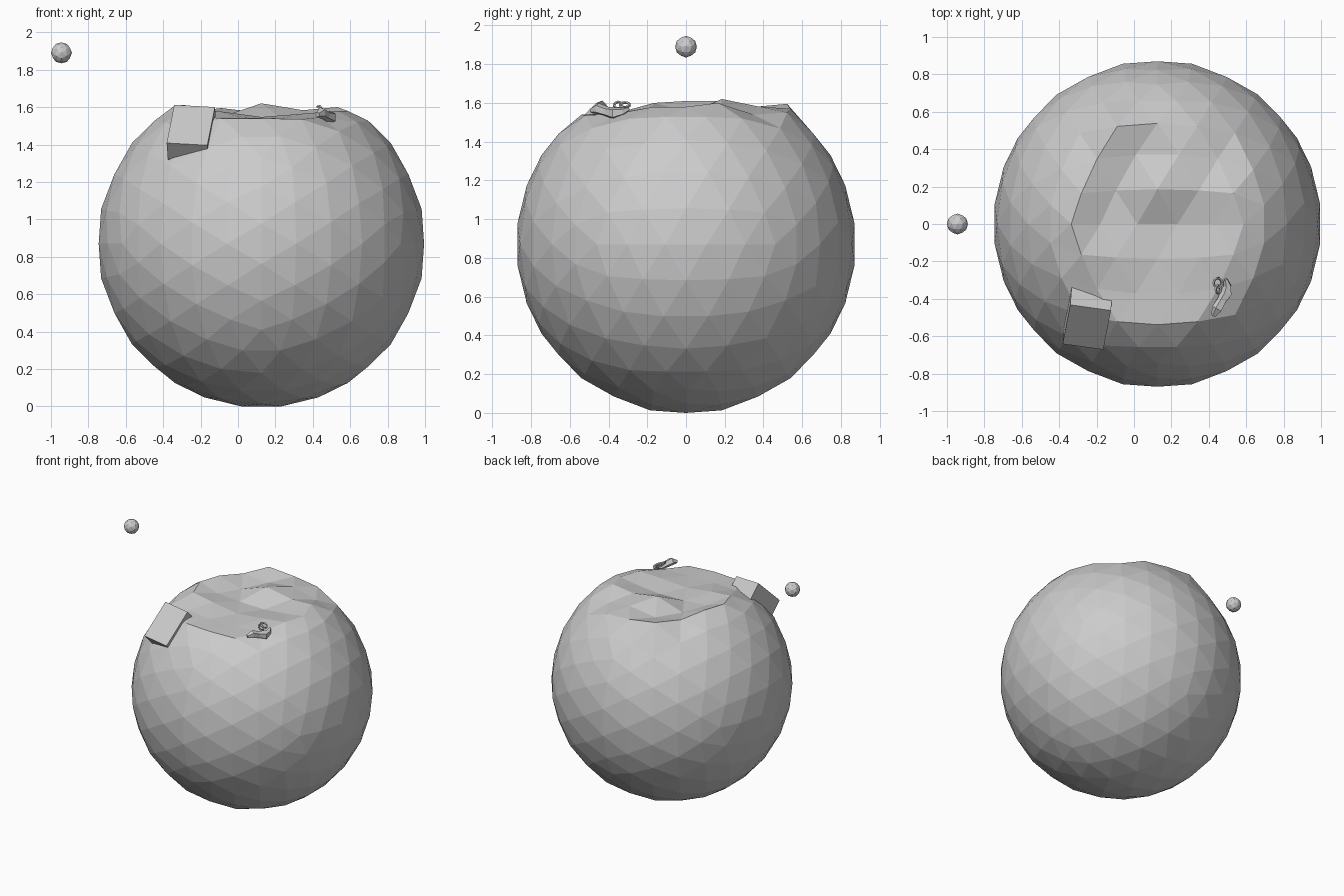
import bpy, bmesh, math, random
from mathutils import Vector, Matrix

if "Cube" in bpy.data.objects:
    bpy.data.objects.remove(bpy.data.objects["Cube"])

random.seed(4)
T = (1 + 5 ** 0.5) / 2


def finish(bm, name):
    bmesh.ops.recalc_face_normals(bm, faces=bm.faces[:])
    me = bpy.data.meshes.new(name)
    bm.to_mesh(me)
    bm.free()
    ob = bpy.data.objects.new(name, me)
    bpy.context.collection.objects.link(ob)
    return ob


def geodesic(freq, radius, centre):
    """Icosahedron with an edge on top, each face split into freq x freq flats."""
    base = []
    for a in (-1, 1):
        for b in (-T, T):
            base += [Vector((a, 0, b)), Vector((0, b, a)), Vector((b, a, 0))]
    near = lambda p, q: abs((p - q).length - 2) < 0.01
    bm = bmesh.new()
    for i in range(12):
        for j in range(i + 1, 12):
            for k in range(j + 1, 12):
                A, B, C = base[i], base[j], base[k]
                if not (near(A, B) and near(B, C) and near(A, C)):
                    continue
                v = {}
                for m in range(freq + 1):
                    for n in range(freq + 1 - m):
                        p = A + (B - A) * m / freq + (C - A) * n / freq
                        v[m, n] = bm.verts.new(p.normalized() * radius + centre)
                for m in range(freq):
                    for n in range(freq - m):
                        bm.faces.new((v[m, n], v[m + 1, n], v[m, n + 1]))
                        if m + n < freq - 1:
                            bm.faces.new((v[m + 1, n], v[m + 1, n + 1], v[m, n + 1]))
    bmesh.ops.remove_doubles(bm, verts=bm.verts[:], dist=1e-4)
    return bm


def tube(name, pts, radii, sides):
    """Loft of polygon rings along a path."""
    bm = bmesh.new()
    pts = [Vector(p) for p in pts]
    rings = []
    for i, p in enumerate(pts):
        d = pts[min(i + 1, len(pts) - 1)] - pts[max(i - 1, 0)]
        rot = d.to_track_quat('Z', 'Y')
        rings.append([bm.verts.new(p + rot @ Vector((
            radii[i] * math.cos(2 * math.pi * s / sides),
            radii[i] * math.sin(2 * math.pi * s / sides), 0))) for s in range(sides)])
    for a, b in zip(rings, rings[1:]):
        for s in range(sides):
            t = (s + 1) % sides
            bm.faces.new((a[s], a[t], b[t], b[s]))
    bm.faces.new(rings[0])
    bm.faces.new(rings[-1])
    return finish(bm, name)


# Large globe with its cap pushed down to an uneven plateau
bm = geodesic(5, 0.8766, Vector((0.125, 0, 0.87)))
heights = {(-0.34, 0): 1.61, (0.59, 0): 1.58, (-0.28, 0.17): 1.61, (-0.28, -0.17): 1.60,
           (0.53, 0.17): 1.60, (0.53, -0.17): 1.58, (0.125, 0.19): 1.62,
           (-0.09, 0.52): 1.595, (-0.09, -0.52): 1.54, (0.125, -0.54): 1.54,
           (0.34, -0.52): 1.535, (0.34, 0.52): 1.55}
for v in bm.verts:
    if v.co.z > 1.533:
        v.co.z = random.uniform(1.535, 1.59)
        for (x, y), z in heights.items():
            if math.hypot(v.co.x - x, v.co.y - y) < 0.03:
                v.co.z = z
finish(bm, "globe")

# Small ball floating beside it
finish(geodesic(2, 0.056, Vector((-0.944, 0, 1.89))), "floating_ball")

# Tilted block half sunk into the globe
face = Vector((-0.2525, -0.552, 1.504))
ux = Vector((0.215, -0.03, -0.012)).normalized()
uy = Vector((0.055, 0.206, 0.202))
uy = (uy - ux * uy.dot(ux)).normalized()
uz = ux.cross(uy)
frame = Matrix((ux, uy, uz)).transposed().to_4x4()
depth = 0.15
bm = bmesh.new()
bmesh.ops.create_cube(bm, size=1)
for v in bm.verts:
    v.co = face + ux * v.co.x * 0.22 + uy * v.co.y * 0.295 + uz * (v.co.z - 0.5) * depth
finish(bm, "block")

# Curved handle on the side of the block
mid = face + ux * 0.105 + uz * -0.03
path = [mid + ux * 0.062 * math.sin(a) + uy * 0.05 * math.cos(a)
        for a in [math.pi * i / 8 for i in range(9)]]
tube("block_handle", path, [0.009] * 9, 6)

# Small crumpled trinket on the rim
tube("trinket_body", [(0.425, -0.49, 1.56), (0.445, -0.455, 1.57), (0.47, -0.41, 1.555),
                      (0.495, -0.37, 1.545), (0.5, -0.33, 1.555), (0.49, -0.295, 1.57)],
     [0.014, 0.03, 0.026, 0.034, 0.022, 0.01], 5)


# Two thin loops on the trinket
def loop(name, c, r, tilt):
    pts = []
    for i in range(11):
        a = 2 * math.pi * i / 10
        pts.append(Vector(c) + Matrix.Rotation(tilt, 3, 'Y') @ Vector(
            (r * math.cos(a), r * math.sin(a), 0)))
    tube(name, pts, [0.007] * 11, 5)


loop("trinket_loop_a", (0.448, -0.315, 1.59), 0.026, 0.5)
loop("trinket_loop_b", (0.45, -0.35, 1.588), 0.022, 0.9)
